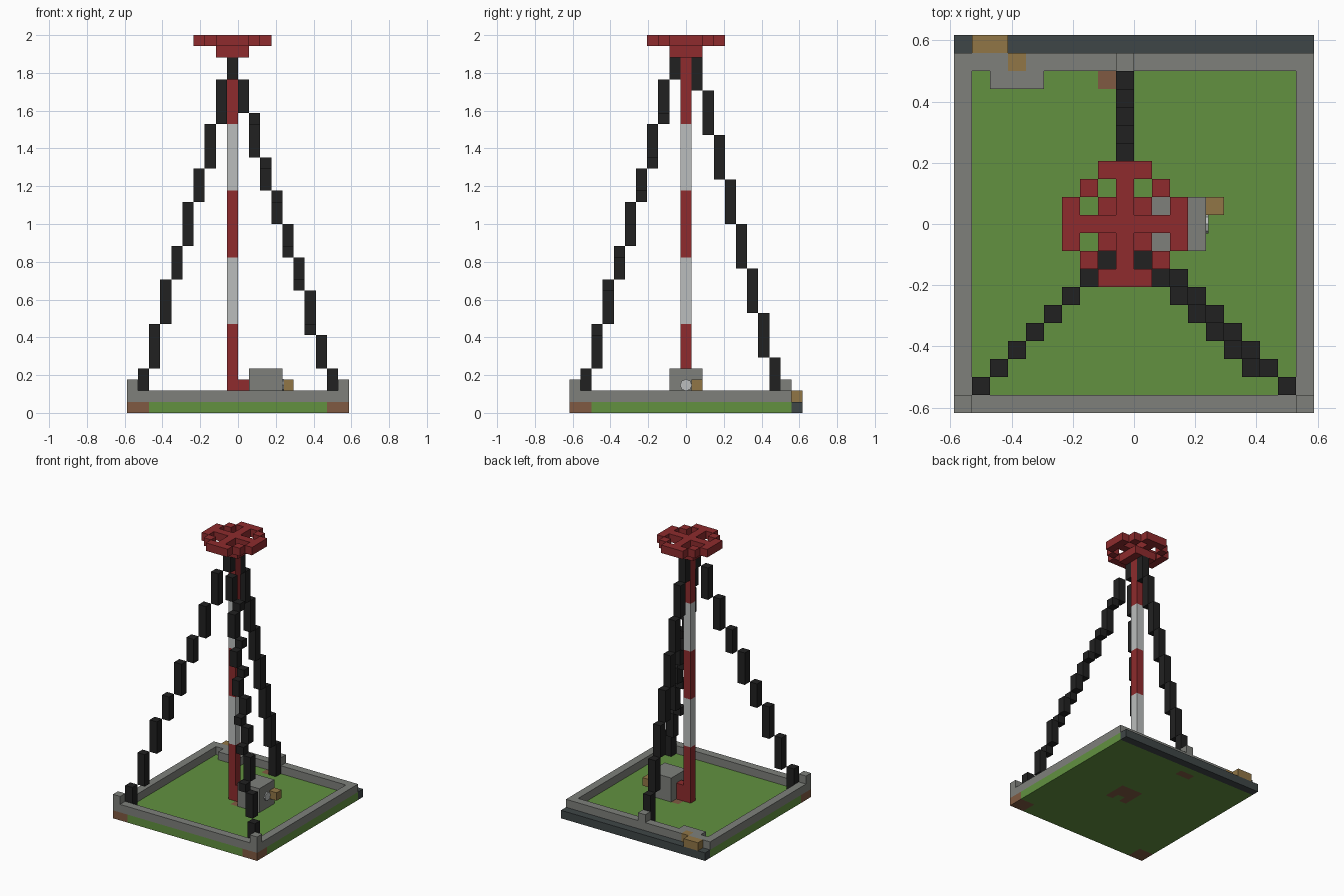
import bpy, bmesh, math
from mathutils import Vector

V = 2 / 34                      # edge of one block
NX, NY = 20, 21                 # footprint in blocks
CX, CY = 9, 10                  # mast column

if "Cube" in bpy.data.objects:
    bpy.data.objects.remove(bpy.data.objects["Cube"], do_unlink=True)


def material(name, rgb):
    m = bpy.data.materials.new(name)
    m.use_nodes = True
    lin = [(c / 255 / 12.92) if c < 11 else ((c / 255 + 0.055) / 1.055) ** 2.4 for c in rgb]
    m.diffuse_color = (*lin, 1)
    bsdf = next(n for n in m.node_tree.nodes if n.type == "BSDF_PRINCIPLED")
    bsdf.inputs["Base Color"].default_value = (*lin, 1)
    bsdf.inputs["Roughness"].default_value = 0.9
    return m


red = material("red", (142, 43, 45))
white = material("pale grey", (187, 190, 189))
black = material("black", (33, 33, 33))
stone = material("stone grey", (126, 128, 123))
grass = material("grass green", (98, 145, 64))
dirt = material("dirt brown", (128, 90, 66))
slate = material("dark slate", (63, 70, 71))
wood = material("wood", (145, 118, 70))


def box(x, y, z):
    """Block cells in inclusive ranges; a single number means one block."""
    spans = [range(r[0], r[1] + 1) if isinstance(r, tuple) else (r,) for r in (x, y, z)]
    return {(i, j, k) for i in spans[0] for j in spans[1] for k in spans[2]}


def place(i, j, k):
    return Vector(((i - NX / 2) * V, (j - NY / 2) * V, k * V))


def build(name, cells, mats, rule=lambda c: 0):
    """Outer skin of a set of blocks, coloured per block by a rule."""
    bm = bmesh.new()
    for c in cells:
        for axis in range(3):
            for side in (0, 1):
                n = list(c)
                n[axis] += 2 * side - 1
                if tuple(n) in cells:
                    continue
                corners = []
                for u, w in ((0, 0), (1, 0), (1, 1), (0, 1)):
                    p = list(c)
                    p[axis] += side
                    p[(axis + 1) % 3] += u
                    p[(axis + 2) % 3] += w
                    corners.append(bm.verts.new(place(*p)))
                f = bm.faces.new(corners if side else corners[::-1])
                f.material_index = rule(c)
    bmesh.ops.remove_doubles(bm, verts=bm.verts, dist=V / 100)
    bmesh.ops.dissolve_limit(bm, angle_limit=0.01, verts=bm.verts, edges=bm.edges,
                             delimit={"MATERIAL"})
    me = bpy.data.meshes.new(name)
    bm.to_mesh(me)
    bm.free()
    for m in mats:
        me.materials.append(m)
    ob = bpy.data.objects.new(name, me)
    bpy.context.collection.objects.link(ob)
    return ob


# Lawn with bare earth under the footings
earth = box((0, 1), (0, 1), 0) | box((18, 19), (0, 1), 0) | box((8, 9), 18, 0)
earth |= box((10, 12), (9, 11), 0) - box(11, 9, 0)
build("lawn", box((0, 19), (0, 19), 0), [grass, dirt], lambda c: int(c in earth))
build("back_lip", box((0, 19), 20, 0), [slate])

# Kerb with a step, and posts beside the cable feet
hatch = box(3, 19, 1)
kerb = box((0, 19), (0, 19), 1) - box((1, 18), (1, 18), 1)
kerb |= box((2, 4), 18, 1) | box(0, 0, 2) | box(19, 0, 2) | box(CX, 19, 2)
build("kerb", kerb - hatch, [stone])
build("back_step", hatch | box((1, 2), 20, 1), [wood])

# Striped mast with a foot block
mast = box(CX, CY, (1, 31)) | box(CX + 1, CY, (1, 2))
build("mast", mast, [red, white], lambda c: max(0, (c[2] - 2) // 6) % 2)

# Wheel-shaped mast head over a square hub
head = box((CX - 1, CX + 1), (CY - 1, CY + 1), 32)
for i, j, k in box((CX - 3, CX + 3), (CY - 3, CY + 3), 33):
    dx, dy = abs(i - CX), abs(j - CY)
    if dx * dy == 0 or dx + dy == 4:
        head.add((i, j, k))
build("mast_head", head, [red])

# Winch housing, crank block and round cap
build("winch_housing", box((11, 13), (9, 11), (1, 3)), [stone])
build("winch_crank", box(14, 11, 2), [wood])
bpy.ops.mesh.primitive_cylinder_add(vertices=8, radius=V * 0.54, depth=0.008,
                                    location=place(14, 10.5, 2.5) + Vector((0.004, 0, 0)),
                                    rotation=(0, math.pi / 2, 0))
cap = bpy.context.object
cap.name = "winch_cap"
cap.data.materials.append(white)


# Stepped guy cables: each break height moves the cable one block inward
def cable(name, x0, dx, x_breaks, y0, dy, y_breaks):
    cells = set()
    for k in range(1, 32):
        i = x0 + dx * sum(b <= k for b in x_breaks)
        j = y0 + dy * sum(b <= k for b in y_breaks)
        cells.add((i, j, k))
    build(name, cells, [black])


steps = (4, 8, 12, 15, 19, 22, 26, 30)
cable("front_right_cable", 1, 1, steps, 1, 1, steps)
cable("front_left_cable", 18, -1, (4, 7, 11, 14, 17, 20, 23, 27, 30), 1, 1, steps)
cable("back_cable", CX, 0, (), 18, -1, (5, 9, 13, 17, 21, 25, 29))
